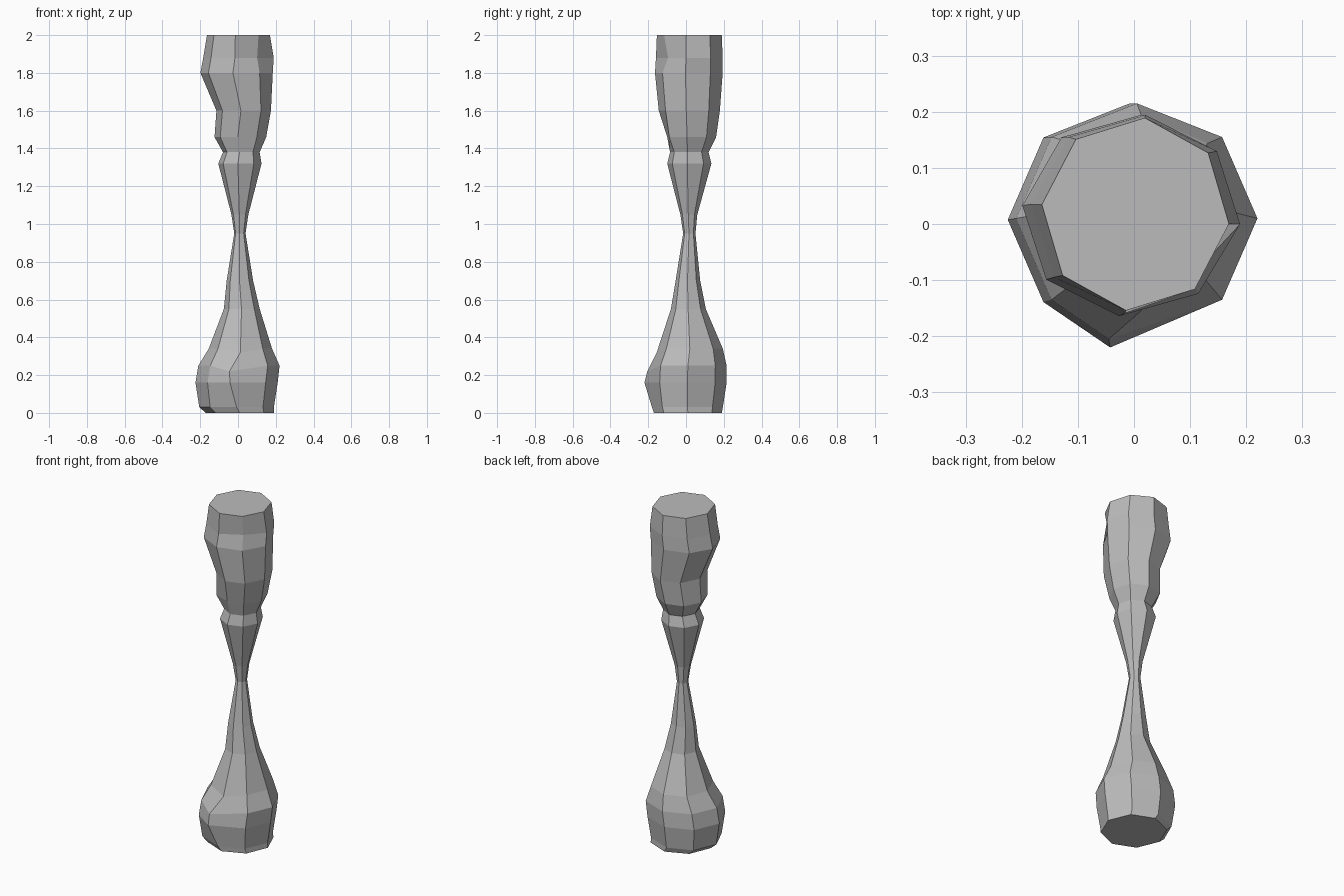
import bpy, bmesh, math

cube = bpy.data.objects.get("Cube")
if cube:
    bpy.data.objects.remove(cube)

grey = bpy.data.materials.new("stone grey")
grey.use_nodes = True
colour = (0.5, 0.5, 0.5, 1)
grey.diffuse_color = colour
grey.node_tree.nodes["Principled BSDF"].inputs["Base Color"].default_value = colour

SIDES = 8
# Each ring: height, left and right limits in x, front and back limits in y
rings = [
    (0.00, -0.17, 0.19, -0.17, 0.19),
    (0.03, -0.205, 0.19, -0.18, 0.195),
    (0.16, -0.225, 0.21, -0.20, 0.215),
    (0.25, -0.21, 0.22, -0.195, 0.215),
    (0.34, -0.155, 0.18, -0.155, 0.195),
    (0.55, -0.075, 0.115, -0.08, 0.105),
    (0.70, -0.06, 0.08, -0.055, 0.075),
    (0.95, -0.02, 0.04, -0.015, 0.05),
    (1.05, -0.035, 0.055, -0.03, 0.06),
    (1.32, -0.105, 0.125, -0.10, 0.135),
    (1.38, -0.08, 0.115, -0.085, 0.12),
    (1.46, -0.125, 0.15, -0.12, 0.16),
    (1.60, -0.115, 0.175, -0.145, 0.18),
    (1.80, -0.20, 0.185, -0.165, 0.195),
    (1.88, -0.185, 0.19, -0.16, 0.195),
    (2.00, -0.165, 0.17, -0.155, 0.19),
]
# Worn spots: (ring, side) -> offset
chips = {
    (2, 6): (-0.035, -0.02, 0.0),
    (3, 6): (-0.05, -0.01, -0.03),
    (4, 6): (0.0, 0.0, -0.02),
    (11, 6): (0.0, 0.02, 0.0),
    (14, 7): (-0.02, 0.025, 0.0),
}

bm = bmesh.new()
loops = []
for r, (z, x0, x1, y0, y1) in enumerate(rings):
    twist = -0.1 * min(1, max(0, z - 0.4))
    loop = []
    for s in range(SIDES):
        a = math.tau * s / SIDES + twist
        dx, dy, dz = chips.get((r, s), (0, 0, 0))
        loop.append(bm.verts.new((
            (x0 + x1) / 2 + (x1 - x0) / 2 * math.cos(a) + dx,
            (y0 + y1) / 2 + (y1 - y0) / 2 * math.sin(a) + dy,
            z + dz)))
    loops.append(loop)

# Side walls and end caps
for low, high in zip(loops, loops[1:]):
    for s in range(SIDES):
        t = (s + 1) % SIDES
        bm.faces.new((low[s], low[t], high[t], high[s]))
bm.faces.new(loops[0][::-1])
bm.faces.new(loops[-1])

mesh = bpy.data.meshes.new("hewn_column")
bm.to_mesh(mesh)
bm.free()
mesh.materials.append(grey)
column = bpy.data.objects.new("hewn_column", mesh)
bpy.context.collection.objects.link(column)
